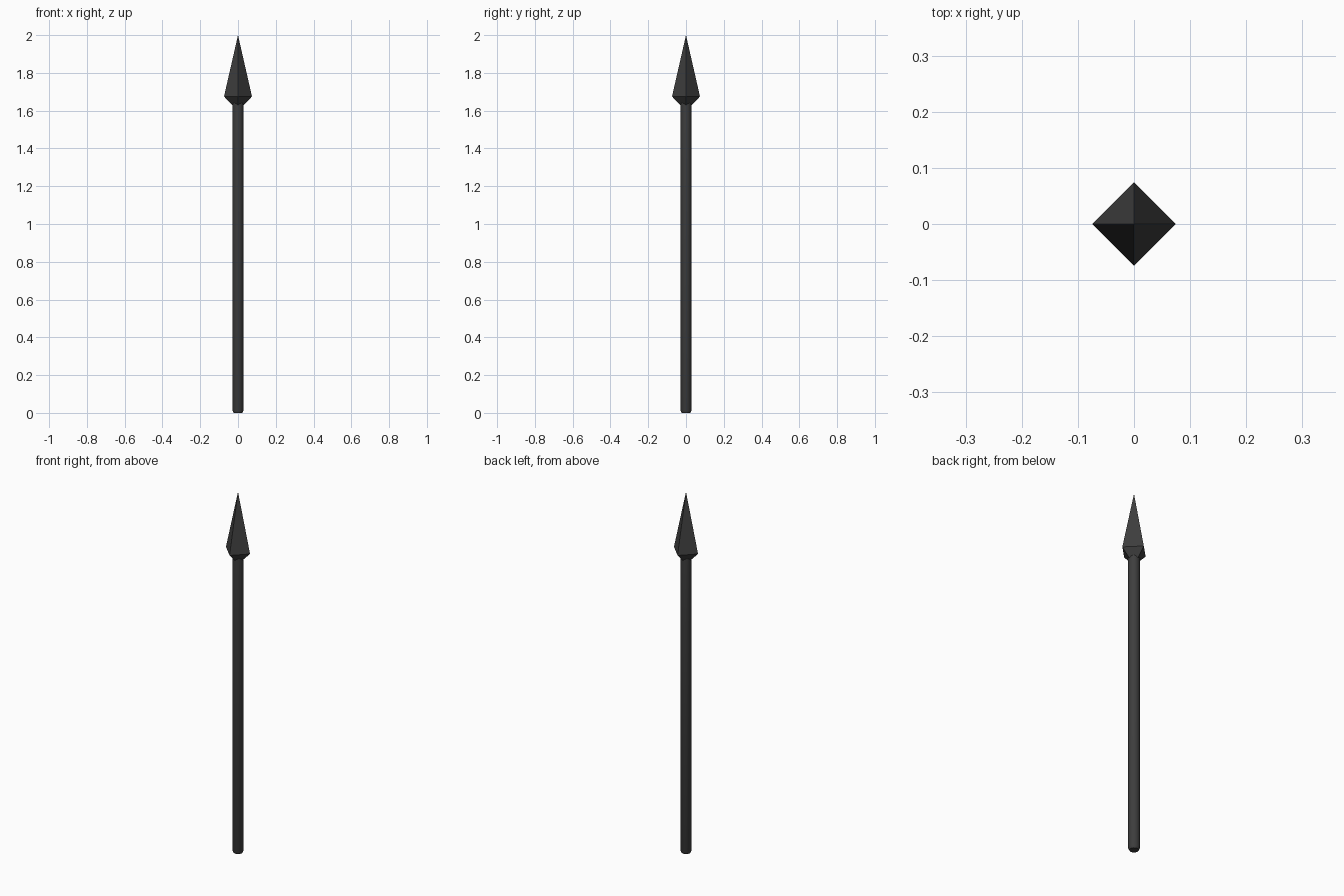
import bpy, math

if "Cube" in bpy.data.objects:
    bpy.data.objects.remove(bpy.data.objects["Cube"])

iron = bpy.data.materials.new("dark iron")
iron.diffuse_color = (0.048, 0.048, 0.048, 1)
iron.use_nodes = True
iron.node_tree.nodes["Principled BSDF"].inputs["Base Color"].default_value = iron.diffuse_color


def lathe(name, profile, sides, smooth):
    """Closed solid from (radius, z) rings; radius 0 makes a point."""
    verts, faces, rings = [], [], []
    for r, z in profile:
        n = 1 if r == 0 else sides
        start = len(verts)
        rings.append([start + i % n for i in range(sides)])
        for i in range(n):
            a = 2 * math.pi * i / sides
            verts.append((r * math.cos(a), r * math.sin(a), z))
    for lo, hi in zip(rings, rings[1:]):
        for i in range(sides):
            j = (i + 1) % sides
            f = list(dict.fromkeys((lo[i], lo[j], hi[j], hi[i])))
            faces.append(f)
    if profile[0][0] > 0:
        faces.append(rings[0][::-1])
    if profile[-1][0] > 0:
        faces.append(rings[-1])
    mesh = bpy.data.meshes.new(name)
    mesh.from_pydata(verts, [], faces)
    mesh.materials.append(iron)
    obj = bpy.data.objects.new(name, mesh)
    bpy.context.collection.objects.link(obj)
    if smooth:
        bpy.context.view_layer.objects.active = obj
        obj.select_set(True)
        bpy.ops.object.shade_smooth_by_angle(angle=math.radians(35))
        obj.select_set(False)
    return obj


# Round shaft with a small chamfer at the foot
lathe("shaft", [(0.023, 0), (0.029, 0.012), (0.029, 1.645)], 16, True)

# Four-sided spear head with ridges on the axes
lathe("spear_head", [(0.03, 1.63), (0.074, 1.675), (0, 2.0)], 4, False)
